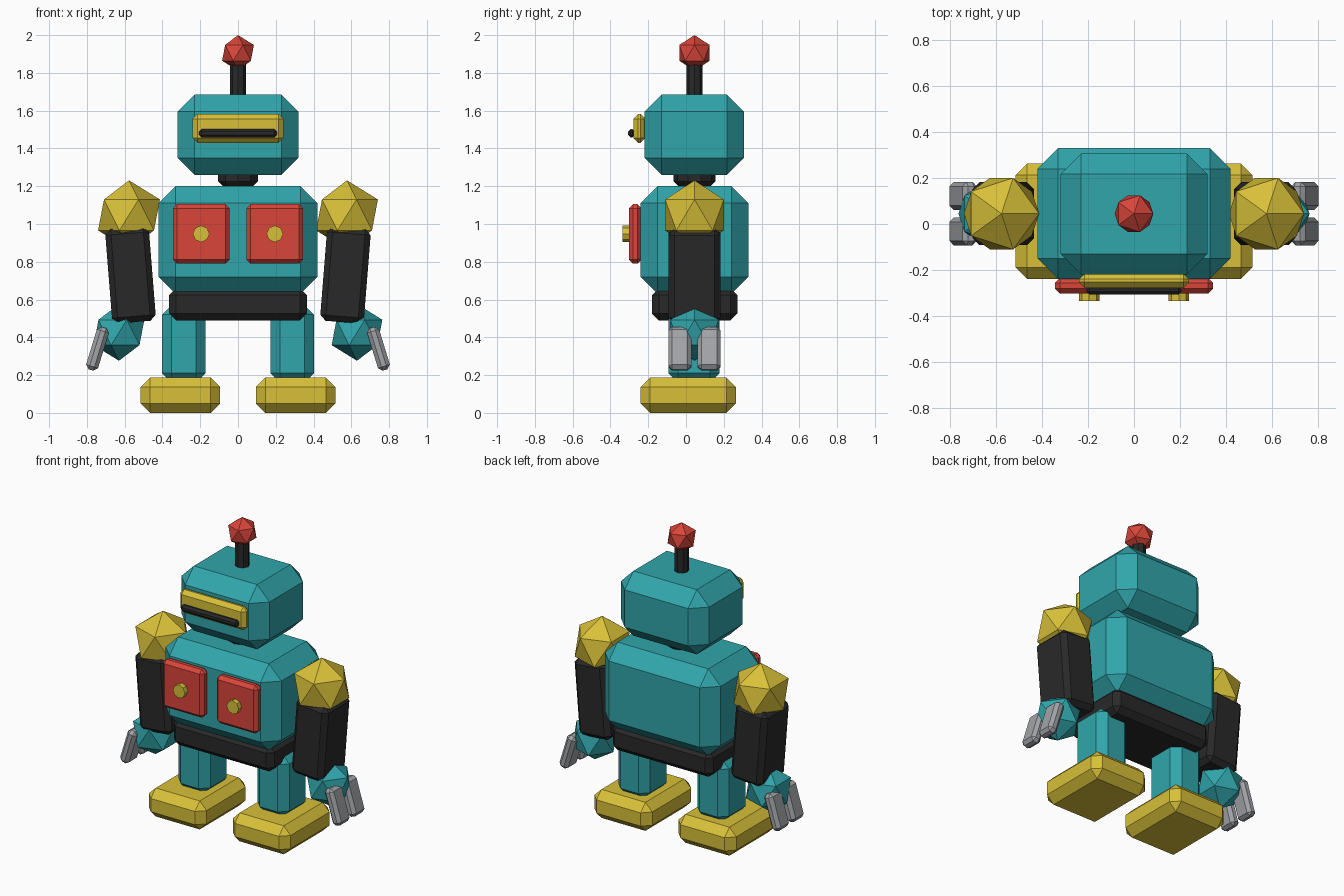
import bpy, bmesh, math
from mathutils import Matrix, Vector

if "Cube" in bpy.data.objects:
    bpy.data.objects.remove(bpy.data.objects["Cube"])

CY = 0.045  # depth centre of the body


def material(name, rgb):
    m = bpy.data.materials.new(name)
    m.diffuse_color = (*rgb, 1.0)
    m.use_nodes = True
    m.node_tree.nodes["Principled BSDF"].inputs["Base Color"].default_value = m.diffuse_color
    return m


TEAL = material("teal", (0.030, 0.380, 0.410))
YELLOW = material("yellow", (0.690, 0.530, 0.040))
RED = material("red", (0.700, 0.060, 0.042))
DARK = material("dark", (0.022, 0.022, 0.022))
GREY = material("grey", (0.360, 0.370, 0.390))


def finish(name, bm, mat, loc, rot=(0, 0, 0)):
    bmesh.ops.recalc_face_normals(bm, faces=bm.faces)
    me = bpy.data.meshes.new(name)
    bm.to_mesh(me)
    bm.free()
    me.materials.append(mat)
    ob = bpy.data.objects.new(name, me)
    ob.location = loc
    ob.rotation_euler = rot
    bpy.context.collection.objects.link(ob)
    return ob


def box(name, mat, lo, hi, bevel, tilt=0.0):
    """Chamfered box between two corners, optionally tilted about y."""
    lo, hi = Vector(lo), Vector(hi)
    bm = bmesh.new()
    bmesh.ops.create_cube(bm, size=1, matrix=Matrix.Diagonal((*(hi - lo), 1)))
    bmesh.ops.bevel(bm, geom=bm.edges[:], offset=bevel, segments=1,
                    affect='EDGES', clamp_overlap=True)
    return finish(name, bm, mat, (lo + hi) / 2, (0, tilt, 0))


def cylinder(name, mat, loc, r, depth, sides, rim=0.0, rot=(0, 0, 0)):
    bm = bmesh.new()
    bmesh.ops.create_cone(bm, cap_ends=True, segments=sides,
                          radius1=r, radius2=r, depth=depth)
    if rim:
        edges = [e for e in bm.edges
                 if abs(e.verts[0].co.z - e.verts[1].co.z) < 1e-5]
        bmesh.ops.bevel(bm, geom=edges, offset=rim, segments=1, affect='EDGES')
    return finish(name, bm, mat, loc, rot)


def ball(name, mat, loc, r):
    bm = bmesh.new()
    bmesh.ops.create_icosphere(bm, subdivisions=1, radius=r)
    return finish(name, bm, mat, loc)


# Trunk and head
box("torso", TEAL, (-0.42, -0.24, 0.63), (0.42, 0.33, 1.20), 0.09)
box("hips", DARK, (-0.365, -0.18, 0.49), (0.365, 0.272, 0.66), 0.036)
cylinder("neck", DARK, (0, CY, 1.25), 0.111, 0.10, 10, rim=0.025)
box("head", TEAL, (-0.32, -0.22, 1.26), (0.32, 0.307, 1.685), 0.09)

# Face
box("face_plate", YELLOW, (-0.24, -0.278, 1.43), (0.24, -0.215, 1.582), 0.025)
box("visor_slit", DARK, (-0.207, -0.307, 1.459), (0.207, -0.27, 1.502), 0.013)

# Antenna
cylinder("antenna", DARK, (0, CY, 1.76), 0.043, 0.22, 8)
ball("antenna_tip", RED, (0, CY, 1.906), 0.094)

for side, s in (("left", -1), ("right", 1)):
    def sided_box(name, mat, x, y, z, bevel, tilt=0.0):
        xs = sorted((s * x[0], s * x[1]))
        return box(f"{name}_{side}", mat, (xs[0], y[0], z[0]),
                   (xs[1], y[1], z[1]), bevel, s * tilt)

    # Chest panels with knobs
    sided_box("chest_panel", RED, (0.045, 0.345), (-0.303, -0.235),
              (0.79, 1.105), 0.022)
    cylinder(f"chest_knob_{side}", YELLOW, (s * 0.195, -0.31, 0.948),
             0.044, 0.05, 8, rot=(math.pi / 2, 0, 0))

    # Legs and feet
    sided_box("leg", TEAL, (0.172, 0.402), (-0.092, 0.178), (0.16, 0.57), 0.05)
    sided_box("foot", YELLOW, (0.095, 0.515), (-0.24, 0.264), (0, 0.187), 0.05)

    # Arms
    ball(f"shoulder_{side}", YELLOW, (s * 0.577, CY, 1.048), 0.183)
    sided_box("arm", DARK, (0.453, 0.685), (CY - 0.137, CY + 0.137),
              (0.48, 0.98), 0.03, 0.08)
    ball(f"hand_{side}", TEAL, (s * 0.63, CY, 0.426), 0.15)
    for part, y in (("front", CY - 0.077), ("back", CY + 0.077)):
        sided_box(f"gripper_{part}", GREY, (0.711, 0.777), (y - 0.061, y + 0.061),
                  (0.222, 0.457), 0.02, -0.297)
